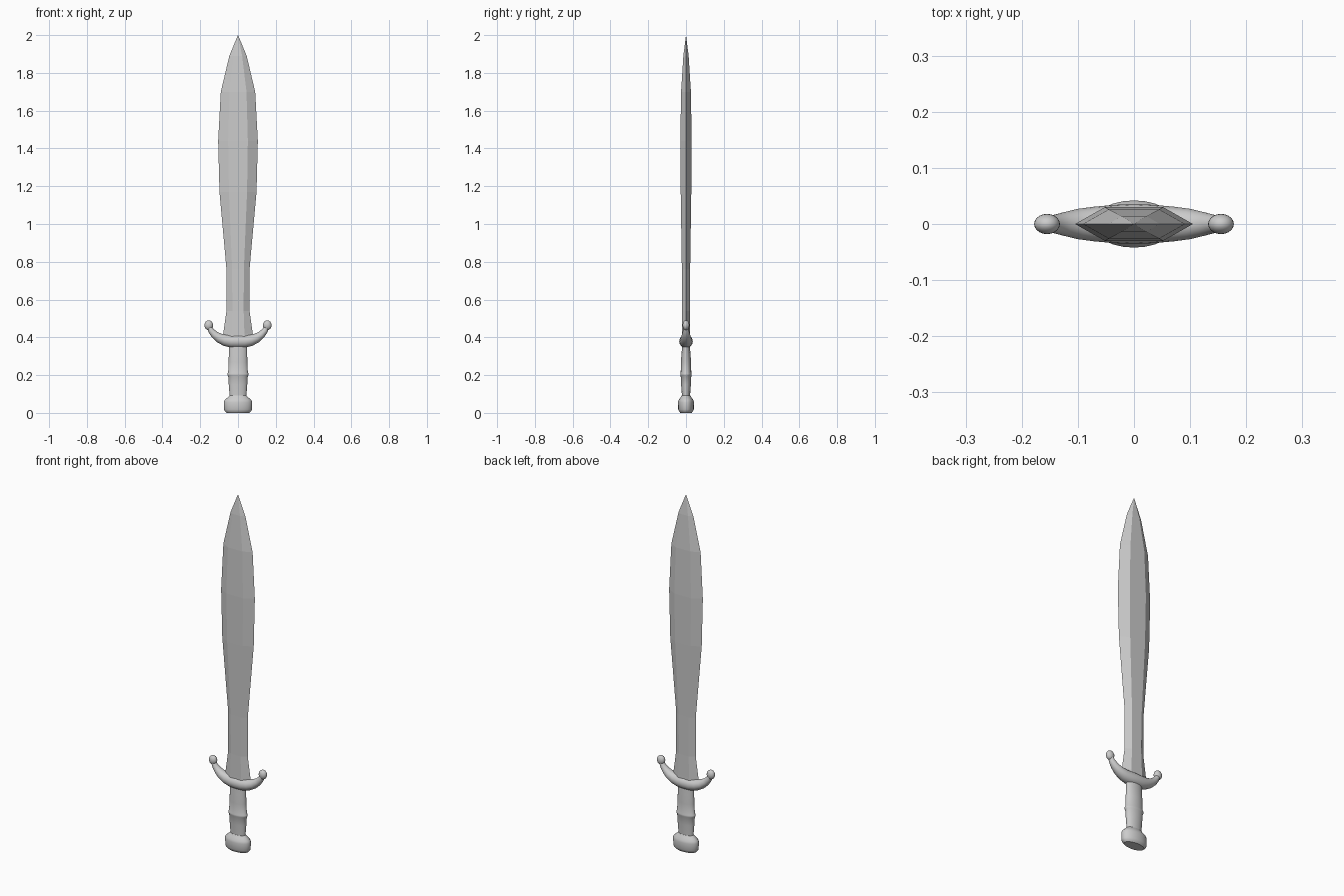
import bpy, bmesh
from math import cos, sin, pi
from mathutils import Vector

if "Cube" in bpy.data.objects:
    bpy.data.objects.remove(bpy.data.objects["Cube"])


def loft(name, rings, angle=None):
    """Skin a closed solid through a list of equal-length point rings."""
    bm = bmesh.new()
    loops = [[bm.verts.new(p) for p in ring] for ring in rings]
    n = len(loops[0])
    for a, b in zip(loops, loops[1:]):
        for i in range(n):
            j = (i + 1) % n
            bm.faces.new((a[i], a[j], b[j], b[i]))
    bm.faces.new(loops[0][::-1])
    bm.faces.new(loops[-1])
    bmesh.ops.remove_doubles(bm, verts=bm.verts, dist=1e-5)
    bmesh.ops.recalc_face_normals(bm, faces=bm.faces)
    mesh = bpy.data.meshes.new(name)
    bm.to_mesh(mesh)
    bm.free()
    obj = bpy.data.objects.new(name, mesh)
    bpy.context.collection.objects.link(obj)
    if angle:
        smooth(obj, angle)
    return obj


def smooth(obj, angle):
    bpy.ops.object.select_all(action='DESELECT')
    obj.select_set(True)
    bpy.context.view_layer.objects.active = obj
    bpy.ops.object.shade_smooth_by_angle(angle=angle)


def oval(z, rx, ry, n=24):
    return [(rx * cos(2 * pi * i / n), ry * sin(2 * pi * i / n), z) for i in range(n)]


def hexagon(z, w, flat, t):
    return [(w, 0, z), (flat, t, z), (-flat, t, z),
            (-w, 0, z), (-flat, -t, z), (flat, -t, z)]


# Leaf-shaped blade: height, half width, half flat, half thickness
blade = [(0.37, 0.083, 0.036, 0.022), (0.42, 0.078, 0.034, 0.021),
         (0.54, 0.061, 0.030, 0.020), (0.76, 0.061, 0.031, 0.022),
         (1.17, 0.098, 0.048, 0.028), (1.44, 0.105, 0.052, 0.030),
         (1.70, 0.091, 0.045, 0.026), (1.89, 0.046, 0.022, 0.014),
         (2.00, 0.0005, 0.0002, 0.0002)]
loft("blade", [hexagon(*s) for s in blade])

# Upswept guard: x, z, radius in plane, radius in depth
half = [(0.0, 0.379, 0.035, 0.036), (0.035, 0.379, 0.034, 0.034),
        (0.07, 0.385, 0.030, 0.031), (0.10, 0.397, 0.025, 0.027),
        (0.125, 0.415, 0.020, 0.021), (0.143, 0.436, 0.016, 0.016),
        (0.154, 0.460, 0.012, 0.013)]
path = [(-x, z, a, b) for x, z, a, b in half[:0:-1]] + half
rings = []
for k, (x, z, a, b) in enumerate(path):
    p, q = path[max(k - 1, 0)], path[min(k + 1, len(path) - 1)]
    tan = Vector((q[0] - p[0], 0, q[1] - p[1])).normalized()
    up = Vector((-tan.z, 0, tan.x))
    rings.append([Vector((x, 0, z)) + up * (a * cos(2 * pi * i / 20))
                  + Vector((0, b * sin(2 * pi * i / 20), 0)) for i in range(20)])
loft("guard", rings, 0.8)

# Ball finials on the guard tips
for side, label in ((-1, "left"), (1, "right")):
    bpy.ops.mesh.primitive_uv_sphere_add(segments=20, ring_count=12, radius=1,
                                         location=(side * 0.155, 0, 0.464))
    ball = bpy.context.object
    ball.name = label + "_guard_finial"
    ball.scale = (0.023, 0.018, 0.026)
    smooth(ball, 0.8)

# Oval grip with a swelling at mid height
grip = [(0.07, 0.044, 0.022), (0.10, 0.045, 0.022), (0.15, 0.049, 0.026),
        (0.195, 0.052, 0.028), (0.20, 0.056, 0.030), (0.208, 0.056, 0.030),
        (0.213, 0.052, 0.028), (0.27, 0.050, 0.027), (0.32, 0.048, 0.023),
        (0.37, 0.048, 0.020)]
loft("grip", [oval(*s) for s in grip], 0.7)

# Oval pommel
pommel = [(0.0, 0.060, 0.030), (0.008, 0.069, 0.037), (0.018, 0.074, 0.041),
          (0.056, 0.075, 0.042), (0.068, 0.071, 0.039), (0.080, 0.057, 0.030),
          (0.092, 0.045, 0.023)]
loft("pommel", [oval(*s) for s in pommel], 0.6)
